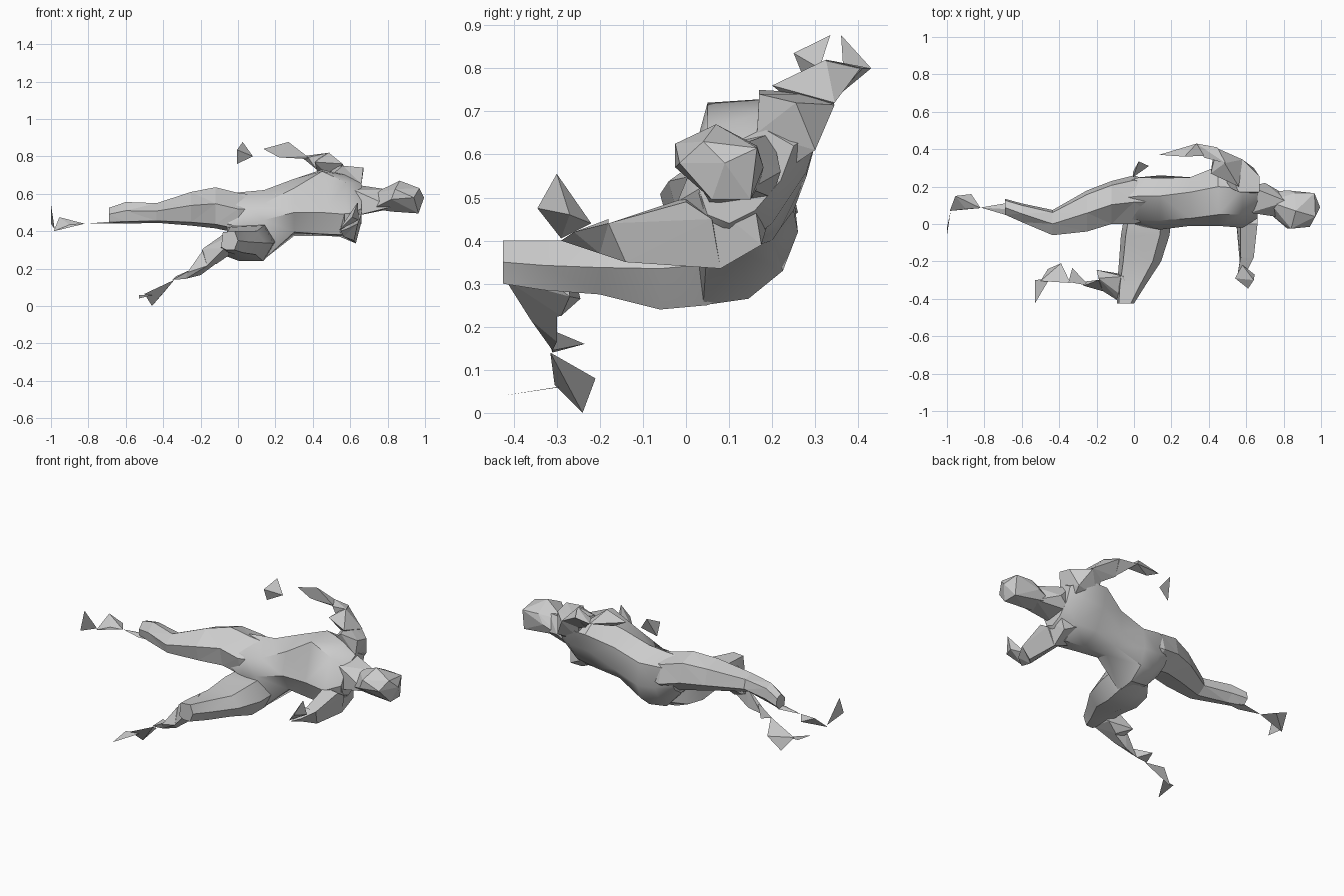
import bpy
import bmesh
import math

if "Cube" in bpy.data.objects:
    bpy.data.objects.remove(bpy.data.objects["Cube"])

GREY = (0.6, 0.6, 0.6, 1.0)
grey = bpy.data.materials.new("plain grey")
grey.diffuse_color = GREY
grey.use_nodes = True
grey.node_tree.nodes["Principled BSDF"].inputs["Base Color"].default_value = GREY


def finish(name, bm, smooth=False):
    """Turn a bmesh into a named grey object."""
    bmesh.ops.recalc_face_normals(bm, faces=bm.faces)
    mesh = bpy.data.meshes.new(name)
    bm.to_mesh(mesh)
    bm.free()
    mesh.materials.append(grey)
    obj = bpy.data.objects.new(name, mesh)
    bpy.context.collection.objects.link(obj)
    if smooth:
        bpy.ops.object.select_all(action='DESELECT')
        obj.select_set(True)
        bpy.context.view_layer.objects.active = obj
        bpy.ops.object.shade_smooth_by_angle(angle=math.radians(35))
    return obj


def hull(name, points):
    """Faceted chunk wrapped around a few corner points."""
    bm = bmesh.new()
    verts = [bm.verts.new(p) for p in points]
    res = bmesh.ops.convex_hull(bm, input=verts)
    inner = [v for v in res["geom_interior"] if isinstance(v, bmesh.types.BMVert)]
    bmesh.ops.delete(bm, geom=inner, context='VERTS')
    return finish(name, bm)


def loft(name, rings, smooth=False):
    """Skin a series of equal-sized point rings and cap both ends."""
    bm = bmesh.new()
    loops = [[bm.verts.new(p) for p in ring] for ring in rings]
    n = len(loops[0])
    for a, b in zip(loops, loops[1:]):
        for i in range(n):
            j = (i + 1) % n
            bm.faces.new((a[i], a[j], b[j], b[i]))
    bm.faces.new(loops[0])
    bm.faces.new(loops[-1])
    bmesh.ops.triangulate(bm, faces=bm.faces)
    return finish(name, bm, smooth)


def plate(name, points):
    """Single thin face."""
    bm = bmesh.new()
    bm.faces.new([bm.verts.new(p) for p in points])
    return finish(name, bm)


def fitted(profile, u0, u1, v0, v1):
    """Scale a 0..1 profile to the given bounds."""
    return [(u0 + (u1 - u0) * u, v0 + (v1 - v0) * v) for u, v in profile]


# Torso: cross-sections in (y, z) from hips to shoulders
torso = {
    -0.06: [(.02, .44), (.06, .39), (.13, .38), (.19, .42), (.22, .47), (.22, .55), (.14, .60), (.03, .54)],
    0.03: [(-.01, .42), (.05, .29), (.14, .28), (.21, .34), (.25, .43), (.25, .56), (.15, .61), (.02, .54)],
    0.14: [(-.03, .46), (.04, .25), (.145, .265), (.225, .33), (.26, .42), (.245, .55), (.15, .62), (.02, .55)],
    0.30: [(-.01, .50), (.05, .395), (.13, .375), (.20, .40), (.25, .47), (.25, .60), (.17, .68), (.03, .63)],
    0.45: [(-.01, .50), (.04, .385), (.12, .375), (.22, .43), (.28, .55), (.31, .66), (.20, .73), (.05, .72)],
    0.58: [(-.02, .49), (.02, .38), (.11, .37), (.20, .44), (.28, .56), (.31, .66), (.19, .70), (.05, .66)],
    0.66: [(.03, .52), (.05, .46), (.10, .44), (.16, .47), (.22, .54), (.25, .62), (.18, .66), (.08, .61)],
}
loft("torso", [[(x, y, z) for y, z in ring] for x, ring in torso.items()], True)

# Neck and head
hull("neck", [(.62, .06, .48), (.62, .20, .50), (.62, .20, .65), (.62, .06, .62),
              (.72, .05, .53), (.71, .18, .52), (.70, .22, .56), (.71, .09, .60),
              (.82, .03, .53), (.82, .15, .52), (.82, .12, .62)])
hull("head", [(.72, .06, .52), (.72, .17, .53), (.72, .12, .60), (.82, -.025, .57),
              (.82, .18, .57), (.82, .06, .505), (.865, .07, .67), (.86, .165, .62),
              (.84, -.025, .625), (.94, -.015, .58), (.965, .165, .615), (.97, .04, .63),
              (.965, .06, .495), (.965, .15, .495), (.995, .09, .58)])

# Trailing leg: sections along x as (x, y0, y1, z0, z1)
leg_profile = [(0, .6), (.1, .1), (.6, 0), (1, .35), (.9, .85), (.45, 1)]
leg = [(.12, .04, .22, .42, .59), (.0, .0, .26, .39, .605), (-.12, .0, .23, .415, .635),
       (-.25, -.04, .18, .43, .61), (-.435, -.06, .075, .445, .55),
       (-.60, .01, .11, .44, .556), (-.69, .05, .135, .44, .525)]
loft("trailing_leg", [[(s[0], y, z) for y, z in fitted(leg_profile, *s[1:])] for s in leg])
hull("trailing_ankle", [(-.60, .06, .441), (-.69, .05, .44), (-.69, .11, .442),
                        (-.69, .08, .45), (-.82, .088, .44)])
hull("trailing_foot", [(-.955, .15, .475), (-.985, .07, .40), (-.87, .16, .435),
                       (-.82, .085, .44), (-.90, .08, .435)])
plate("trailing_toes", [(-1.0, -.02, .545), (-1.0, -.06, .44), (-.98, .07, .41)])

# Bent leg: thigh sections along y as (y, x0, x1, z0, z1)
thigh_profile = [(0, .15), (.3, 0), (.78, 0), (1, .5), (.8, 1), (.1, .95)]
thigh = [(.17, .04, .16, .30, .42), (.05, -.05, .20, .25, .44), (-.06, -.07, .19, .24, .43),
         (-.20, -.08, .145, .275, .40), (-.33, -.09, .06, .285, .40), (-.425, -.09, .0, .30, .40)]
loft("bent_thigh", [[(x, s[0], z) for x, z in fitted(thigh_profile, *s[1:])] for s in thigh], True)
hull("bent_shin_upper", [(-.03, -.41, .38), (-.055, -.28, .40), (-.07, -.42, .31), (-.05, -.27, .27),
                         (-.19, -.29, .305), (-.20, -.245, .265), (-.115, -.29, .225),
                         (-.165, -.36, .215)])
hull("bent_shin_lower", [(-.19, -.30, .295), (-.165, -.36, .215), (-.12, -.30, .225),
                         (-.20, -.30, .165), (-.27, -.33, .18), (-.28, -.31, .145)])
hull("bent_ankle", [(-.24, -.33, .20), (-.28, -.31, .145), (-.33, -.235, .16), (-.35, -.31, .14)])
hull("bent_foot", [(-.34, -.315, .14), (-.39, -.21, .08), (-.46, -.24, .0), (-.50, -.305, .065)])
plate("bent_toes", [(-.53, -.425, .04), (-.53, -.30, .06), (-.45, -.29, .06)])

# Raised arm behind the body
hull("raised_shoulder", [(.50, .20, .70), (.56, .17, .75), (.67, .17, .74), (.67, .255, .72),
                         (.64, .30, .61), (.62, .225, .56), (.50, .28, .60), (.58, .345, .715),
                         (.66, .165, .65), (.49, .33, .74)])
hull("raised_upper_arm", [(.58, .345, .72), (.56, .20, .76), (.50, .30, .68), (.485, .325, .82),
                          (.41, .27, .77), (.42, .345, .725), (.445, .405, .80)])
hull("raised_elbow", [(.49, .325, .82), (.445, .41, .80), (.42, .345, .73), (.375, .355, .795),
                      (.335, .43, .80)])
hull("raised_forearm", [(.135, .37, .84), (.27, .36, .877), (.37, .365, .80),
                        (.335, .43, .80), (.22, .37, .795), (.385, .375, .785)])
hull("raised_hand", [(.025, .335, .877), (.08, .31, .80), (-.005, .28, .76), (-.005, .25, .835)])

# Lowered arm in front of the body
hull("lowered_shoulder", [(.52, .0, .50), (.66, .03, .51), (.52, .07, .38), (.63, .08, .335),
                          (.64, .175, .39), (.54, .19, .44), (.655, .15, .54), (.50, .04, .60)])
hull("lowered_upper_arm", [(.54, .08, .40), (.66, .06, .45), (.63, .08, .335), (.57, .0, .50),
                           (.66, .0, .49), (.57, -.18, .44), (.64, -.18, .44), (.62, -.14, .35),
                           (.565, -.20, .37)])
hull("lowered_forearm", [(.565, -.20, .37), (.64, -.18, .44), (.57, -.18, .45),
                         (.55, -.29, .40), (.60, -.26, .42)])
hull("lowered_hand", [(.64, -.30, .555), (.61, -.345, .475), (.54, -.29, .405),
                      (.645, -.27, .46), (.58, -.22, .44)])
